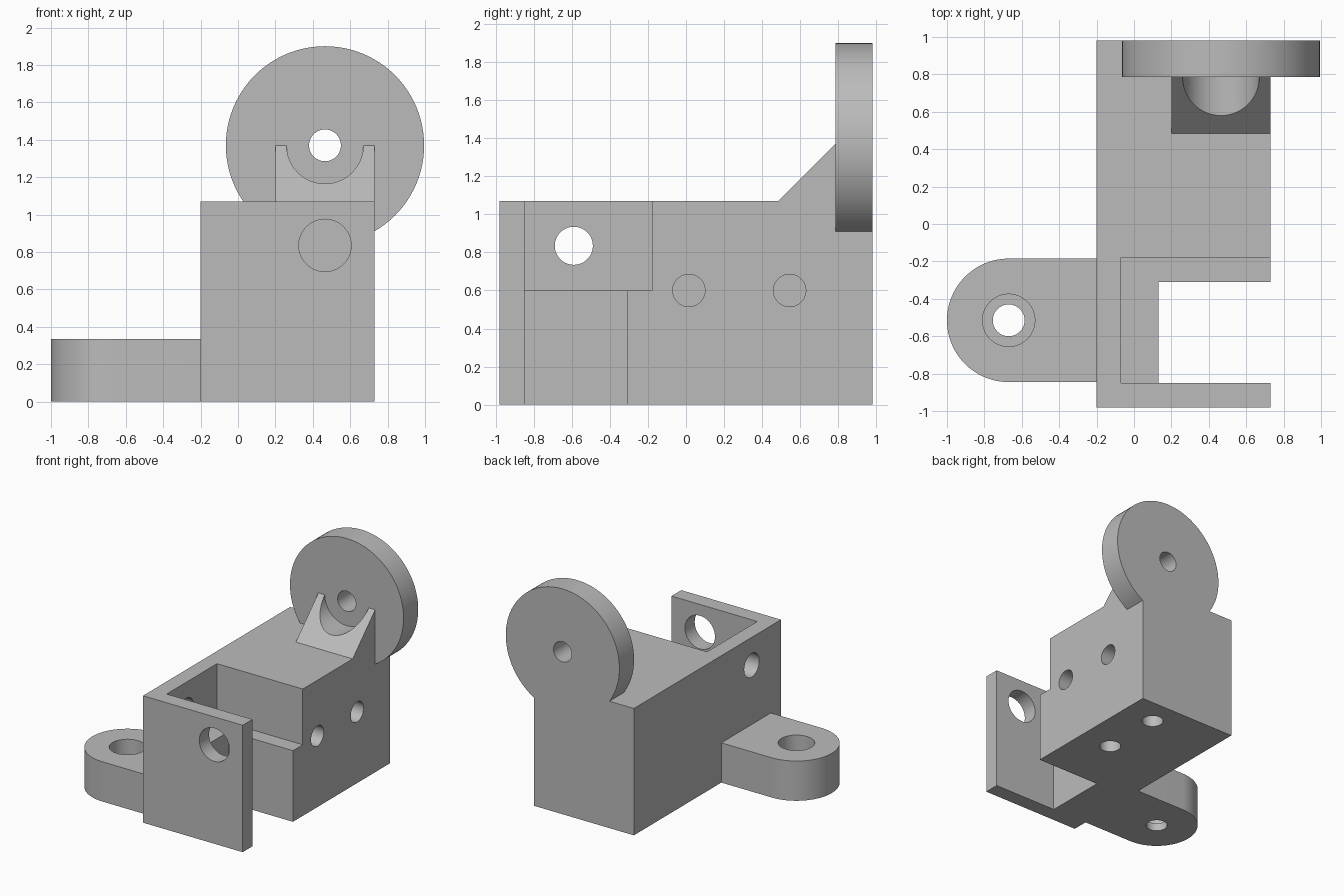
import bpy, bmesh
from math import cos, sin, pi
from mathutils import Vector

cube = bpy.data.objects.get("Cube")
if cube:
    bpy.data.objects.remove(cube, do_unlink=True)

grey = bpy.data.materials.new("plain grey")
grey.use_nodes = True
grey.diffuse_color = (0.5, 0.5, 0.5, 1)
grey.node_tree.nodes["Principled BSDF"].inputs["Base Color"].default_value = (0.5, 0.5, 0.5, 1)


def prism(name, outline, axis, lo, hi):
    """Extrude a 2D outline along an axis; the outline uses the other two axes in order."""
    def place(p, d):
        c = list(p)
        c.insert("xyz".index(axis), d)
        return Vector(c)
    bm = bmesh.new()
    face = bm.faces.new([bm.verts.new(place(p, lo)) for p in outline])
    top = bmesh.ops.extrude_face_region(bm, geom=[face])["geom"]
    for v in top:
        if isinstance(v, bmesh.types.BMVert):
            v.co["xyz".index(axis)] = hi
    bmesh.ops.recalc_face_normals(bm, faces=bm.faces)
    mesh = bpy.data.meshes.new(name)
    bm.to_mesh(mesh)
    bm.free()
    mesh.materials.append(grey)
    ob = bpy.data.objects.new(name, mesh)
    bpy.context.collection.objects.link(ob)
    return ob


def box(name, x, y, z):
    return prism(name, [(x[0], y[0]), (x[1], y[0]), (x[1], y[1]), (x[0], y[1])], "z", *z)


def arc(u, v, r, start=0, end=2 * pi, n=96):
    return [(u + r * cos(start + (end - start) * i / n),
             v + r * sin(start + (end - start) * i / n)) for i in range(n)]


def cylinder(name, u, v, r, axis, lo, hi):
    return prism(name, arc(u, v, r), axis, lo, hi)


def combine(target, tool, operation):
    mod = target.modifiers.new(operation, "BOOLEAN")
    mod.operation = operation
    mod.solver = "EXACT"
    mod.object = tool
    bpy.context.view_layer.objects.active = target
    bpy.ops.object.modifier_apply(modifier=mod.name)
    bpy.data.objects.remove(tool, do_unlink=True)


def cut(target, tool):
    combine(target, tool, "DIFFERENCE")


# Main block with a stepped pocket open to the side
bracket = box("bracket_body", (-0.2, 0.73), (-0.98, 0.98), (0, 1.07))
cut(bracket, box("upper_pocket", (-0.07, 0.9), (-0.85, -0.18), (0.6, 1.3)))
cut(bracket, box("lower_pocket", (0.13, 0.9), (-0.85, -0.31), (-0.2, 0.8)))

# Rounded mounting tab, run slightly into the block
tab = prism("mounting_tab", arc(-0.67, -0.515, 0.33, pi / 2, 3 * pi / 2, 48)
            + [(-0.67, -0.845), (-0.1, -0.845), (-0.1, -0.185)], "z", 0, 0.335)
cut(tab, cylinder("tab_hole", -0.67, -0.515, 0.085, "z", -0.2, 0.5))
cut(tab, cylinder("tab_counterbore", -0.67, -0.515, 0.14, "z", 0.067, 0.5))
combine(bracket, tab, "UNION")

# Sloped gusset with a round notch
gusset = prism("gusset", [(0.415, 1.0), (0.785, 1.37), (0.9, 1.37), (0.9, 1.0)],
               "x", 0.2, 0.73)
cut(gusset, cylinder("gusset_notch", 0.465, 1.37, 0.205, "y", 0.3, 1.1))
combine(bracket, gusset, "UNION")

# Upright disc with a centre hole
disc = cylinder("disc", 0.465, 1.37, 0.53, "y", 0.785, 0.98)
combine(bracket, disc, "UNION")
cut(bracket, cylinder("disc_hole", 0.465, 1.37, 0.085, "y", 0.6, 1.2))

# Holes through the pocket walls
cut(bracket, cylinder("side_wall_hole", -0.59, 0.835, 0.1, "x", -0.4, 0.1))
cut(bracket, cylinder("front_wall_hole", 0.465, 0.835, 0.14, "y", -1.2, -0.6))

# Blind fixing holes in the side and underside
for y in (0.015, 0.545):
    cut(bracket, cylinder("side_hole", y, 0.6, 0.085, "x", 0.33, 0.9))
for y in (0.22, 0.75):
    cut(bracket, cylinder("bottom_hole", 0.435, y, 0.085, "z", -0.2, 0.4))

bpy.ops.object.select_all(action="DESELECT")
bracket.select_set(True)
bpy.context.view_layer.objects.active = bracket
bpy.ops.object.shade_smooth_by_angle()
